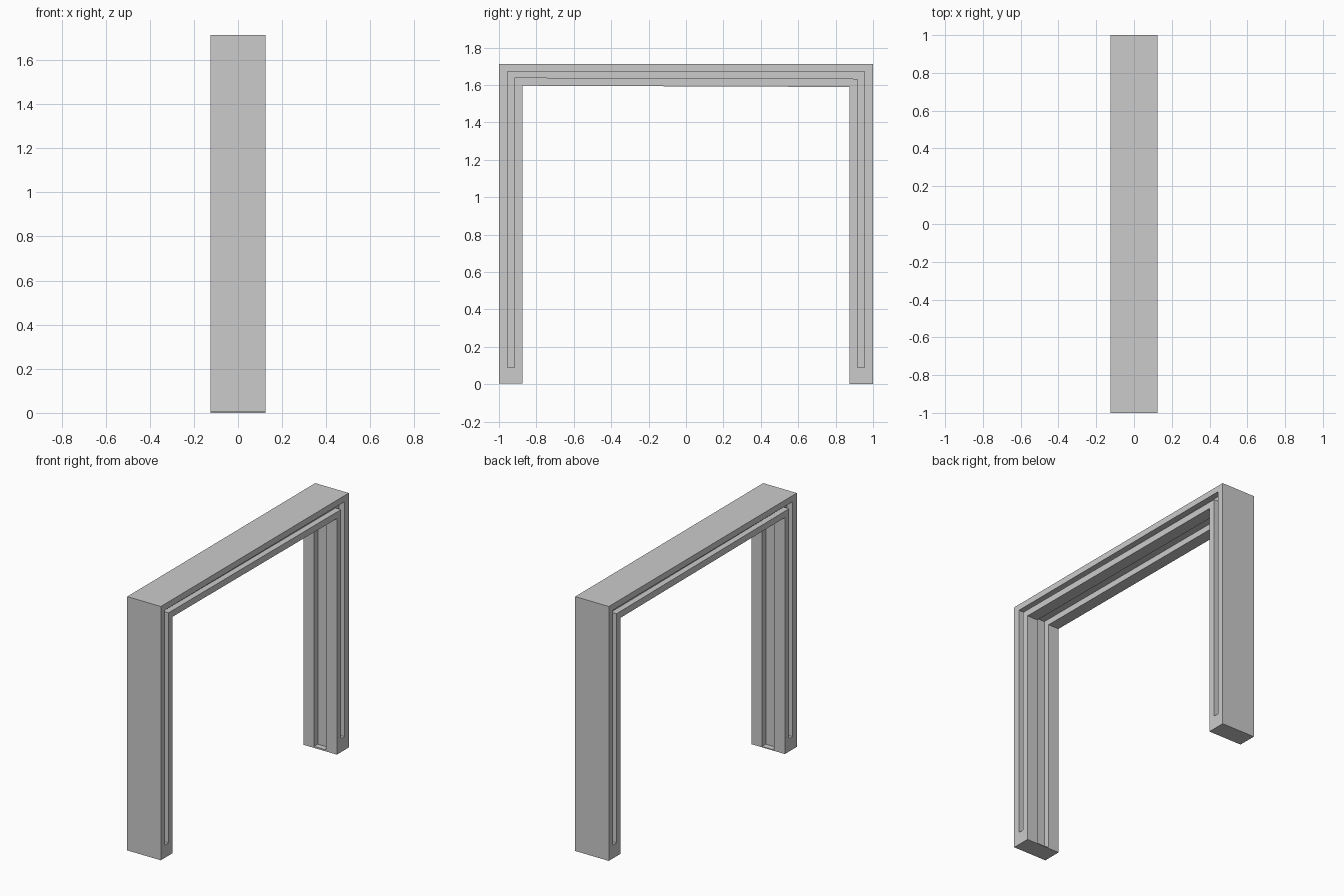
import bpy, bmesh

if "Cube" in bpy.data.objects:
    bpy.data.objects.remove(bpy.data.objects["Cube"])


def prism(name, points, x0, x1):
    """Extrude a (y, z) outline from x0 to x1."""
    bm = bmesh.new()
    face = bm.faces.new([bm.verts.new((x0, y, z)) for y, z in points])
    ext = bmesh.ops.extrude_face_region(bm, geom=[face])
    verts = [v for v in ext["geom"] if isinstance(v, bmesh.types.BMVert)]
    bmesh.ops.translate(bm, verts=verts, vec=(x1 - x0, 0, 0))
    bmesh.ops.recalc_face_normals(bm, faces=bm.faces)
    mesh = bpy.data.meshes.new(name)
    bm.to_mesh(mesh)
    bm.free()
    obj = bpy.data.objects.new(name, mesh)
    bpy.context.collection.objects.link(obj)
    return obj


def arch(outer, inner, bottom_l, bottom_r, top, under_l, under_r):
    """Upside-down U outline; the underside slopes very slightly."""
    return [(-outer, bottom_l), (-outer, top), (outer, top), (outer, bottom_r),
            (inner, bottom_r), (inner, under_r), (-inner, under_l), (-inner, bottom_l)]


def carve(target, cutter):
    cutter.hide_render = True
    mod = target.modifiers.new("carve", 'BOOLEAN')
    mod.operation = 'DIFFERENCE'
    mod.solver = 'EXACT'
    mod.object = cutter
    bpy.context.view_layer.objects.active = target
    bpy.ops.object.modifier_apply(modifier=mod.name)
    bpy.data.objects.remove(cutter)


HALF, DEPTH = 0.125, 0.04

# Door frame body
frame = prism("door_frame", arch(1.0, 0.873, 0.004, 0.0, 1.713, 1.596, 1.589), -HALF, HALF)

# Decorative groove running round both broad faces
groove = arch(0.955, 0.918, 0.09, 0.09, 1.672, 1.639, 1.633)
for side in (-1, 1):
    a, b = sorted((side * (HALF - DEPTH), side * (HALF + 0.05)))
    carve(frame, prism("face_groove_cutter", groove, a, b))

# Channel along the inside of the opening, closed at the feet
r = 0.873 + DEPTH
channel = [(-r, 0.01), (-r, 1.636), (r, 1.629), (r, 0.01)]
carve(frame, prism("channel_cutter", channel, -0.045, 0.045))
